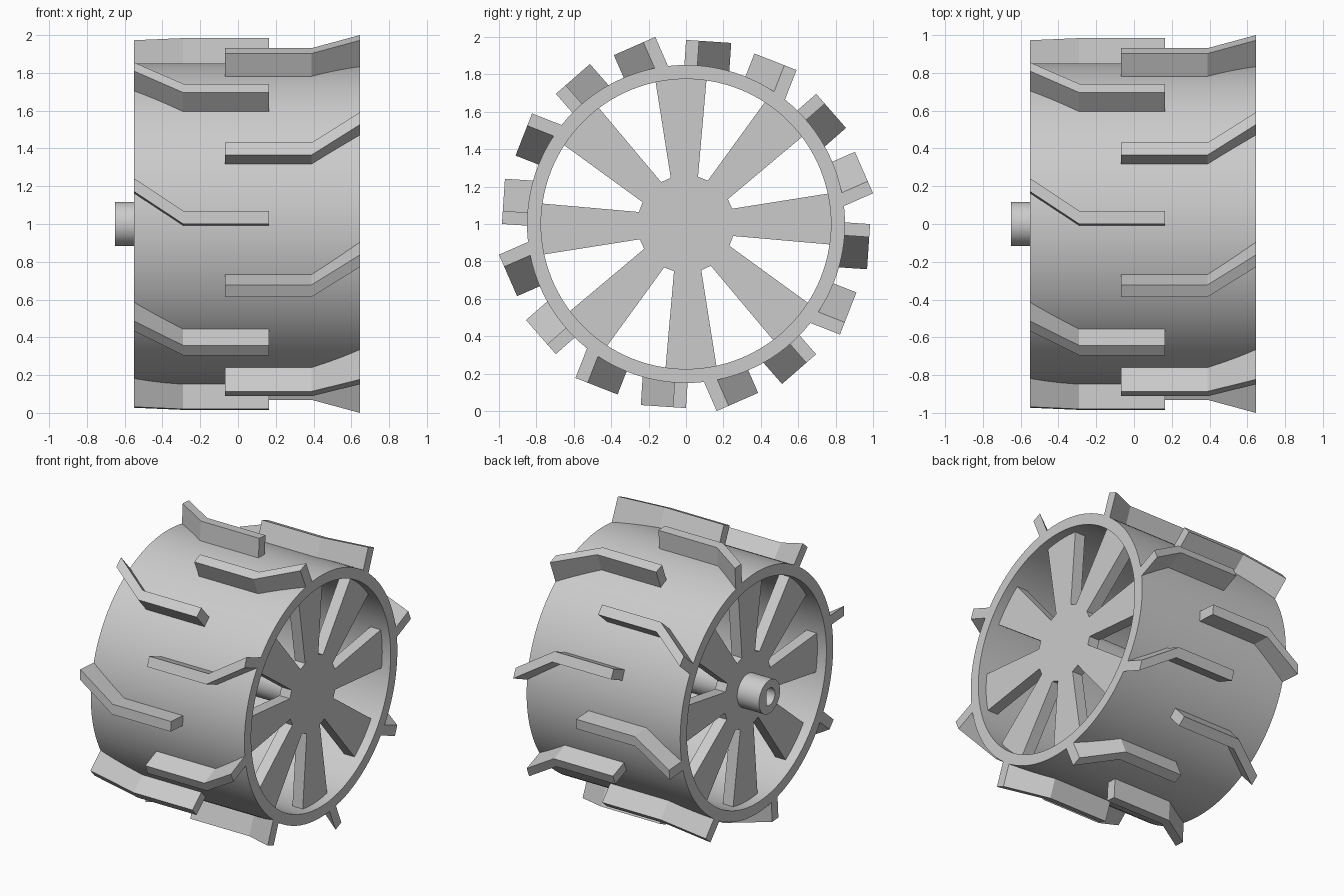
import bpy, bmesh
from math import sin, cos, radians, tau
from mathutils import Matrix, Vector

if "Cube" in bpy.data.objects:
    bpy.data.objects.remove(bpy.data.objects["Cube"], do_unlink=True)

GREY = (0.6, 0.6, 0.6, 1)
mat = bpy.data.materials.new("plain_grey")
mat.use_nodes = True
mat.diffuse_color = GREY
mat.node_tree.nodes["Principled BSDF"].inputs["Base Color"].default_value = GREY

AXLE = Vector((0, 0, 1))
LEFT, RIGHT = -0.55, 0.645      # rim ends along x


def finish(name, bm, smooth=False):
    bmesh.ops.recalc_face_normals(bm, faces=bm.faces)
    mesh = bpy.data.meshes.new(name)
    bm.to_mesh(mesh)
    bm.free()
    mesh.materials.append(mat)
    ob = bpy.data.objects.new(name, mesh)
    bpy.context.collection.objects.link(ob)
    if smooth:
        smooth_edges(ob)
    return ob


def smooth_edges(ob):
    bpy.ops.object.select_all(action='DESELECT')
    ob.select_set(True)
    bpy.context.view_layer.objects.active = ob
    bpy.ops.object.shade_smooth_by_angle(angle=radians(30))


def prism(name, outline, axes, start, end, smooth=False):
    """Extrude a 2D outline along the third of three axes."""
    ax, ay, az = (Vector(a) for a in axes)
    bm = bmesh.new()
    face = bm.faces.new([bm.verts.new(AXLE + ax * p + ay * q + az * start) for p, q in outline])
    new = bmesh.ops.extrude_face_region(bm, geom=[face])["geom"]
    bmesh.ops.translate(bm, vec=az * (end - start),
                        verts=[v for v in new if isinstance(v, bmesh.types.BMVert)])
    return finish(name, bm, smooth)


def circle(r, n=48):
    return [(r * cos(tau * i / n), r * sin(tau * i / n)) for i in range(n)]


def cut(target, cutter):
    mod = target.modifiers.new("cut", 'BOOLEAN')
    mod.operation = 'DIFFERENCE'
    mod.solver = 'EXACT'
    mod.object = cutter
    bpy.context.view_layer.objects.active = target
    bpy.ops.object.modifier_apply(modifier=mod.name)
    bpy.data.objects.remove(cutter, do_unlink=True)


ALONG_X = ((0, 1, 0), (0, 0, 1), (1, 0, 0))
ALONG_Y = ((0, 0, 1), (1, 0, 0), (0, 1, 0))

# Rim: a rectangular section spun around the axle
bm = bmesh.new()
section = [bm.verts.new(AXLE + Vector((x, 0, r)))
           for x, r in ((LEFT, 0.775), (LEFT, 0.85), (RIGHT, 0.85), (RIGHT, 0.775))]
loop = [bm.edges.new((section[i - 1], section[i])) for i in range(4)]
bmesh.ops.spin(bm, geom=section + loop, cent=AXLE, axis=(1, 0, 0), angle=tau, steps=120)
bmesh.ops.remove_doubles(bm, verts=bm.verts, dist=0.0005)
finish("rim", bm, smooth=True)

# Two spoked plates, each cut from one star-shaped outline
star = []
for k in range(8):
    mid = 92 + 45 * k
    for offset, r in ((-16.3, 0.26), (-10, 0.8), (10, 0.8), (16.3, 0.26)):
        a = radians(mid + offset)
        star.append((r * cos(a), r * sin(a)))
prism("left_spokes", star, ALONG_X, -0.48, -0.40)
prism("right_spokes", star, ALONG_X, 0.50, 0.58)

# Hub shaft with a flat-sided blind bore and a set screw hole
hub = prism("hub_shaft", circle(0.117), ALONG_X, -0.65, 0.54)
bore = [(min(y, 0.035), z) for y, z in circle(0.06)]
cut(hub, prism("bore_cutter", bore, ALONG_X, -0.75, -0.45))
cut(hub, prism("screw_cutter", circle(0.024, 20), ALONG_Y, 0.01, 0.2))
smooth_edges(hub)


# Bent treads: two staggered rows of eight
def tread_row(name, first_angle, x_free, x_bend, x_edge, base):
    width, rise = 0.07, 0.172
    outline = [(x_free, base), (x_bend, base), (x_edge, base + rise),
               (x_edge, base + rise + width), (x_bend, base + width), (x_free, base + width)]
    for k in range(8):
        a = radians(first_angle + 45 * k)
        axes = ((1, 0, 0), (0, sin(a), -cos(a)), (0, cos(a), sin(a)))
        prism(f"{name}_{k + 1}", outline, axes, 0.8, 0.982)


tread_row("left_tread", 86.2, 0.165, -0.29, LEFT, -0.065)
tread_row("right_tread", 23.6, -0.07, 0.39, RIGHT, 0.008)
